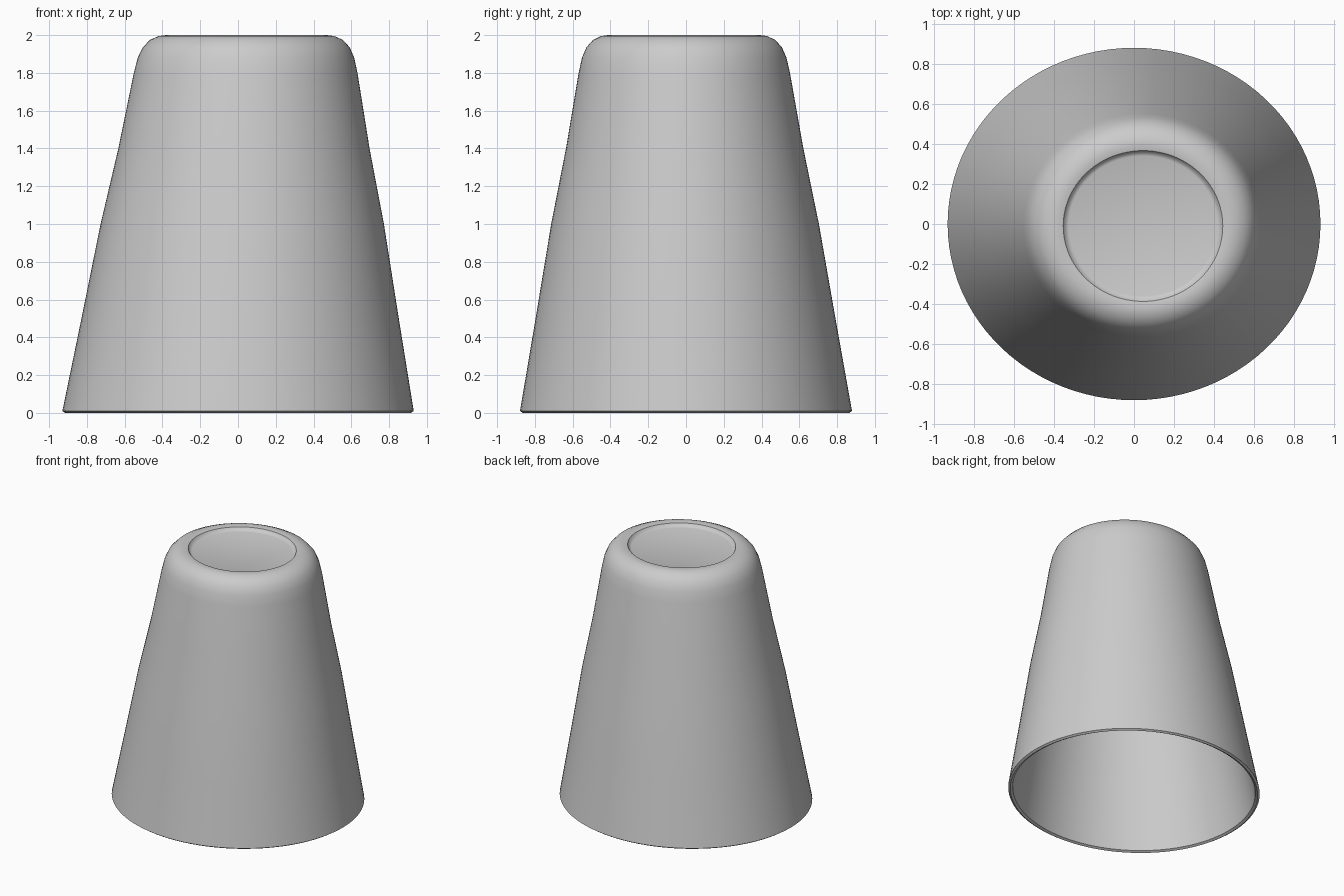
import bpy, bmesh, math

if "Cube" in bpy.data.objects:
    bpy.data.objects.remove(bpy.data.objects["Cube"])

SEGMENTS = 96
TILT = 0.045      # sideways drift of the cup axis towards its closed end
OVAL = 0.945      # depth relative to width

# Profile (half width, height): outer wall, rounded shoulder, recessed base,
# then back down the inside to the open rim
profile = [
    (0.915, 0.0), (0.93, 0.01), (0.84, 0.5), (0.75, 1.0), (0.665, 1.4), (0.592, 1.8),
    (0.573, 1.88), (0.548, 1.935), (0.51, 1.975), (0.465, 1.995), (0.425, 2.0),
    (0.398, 1.995), (0.385, 1.975), (0.37, 1.97), (0.0, 1.97),
    (0.0, 1.935), (0.43, 1.935), (0.49, 1.92), (0.53, 1.88), (0.56, 1.8),
    (0.633, 1.4), (0.718, 1.0), (0.808, 0.5), (0.897, 0.01),
]


def ring(bm, radius, z):
    """One oval loop of the cup, or a single pole vertex."""
    cx, cy = TILT * z / 2, -0.01 * z / 2
    if radius == 0:
        return [bm.verts.new((cx, cy, z))]
    return [bm.verts.new((cx + radius * math.cos(a), cy + OVAL * radius * math.sin(a), z))
            for a in (2 * math.pi * i / SEGMENTS for i in range(SEGMENTS))]


def bridge(bm, lower, upper):
    """Skin two neighbouring loops, fanning to a pole where there is one."""
    if len(lower) == len(upper) == 1:
        return
    for i in range(SEGMENTS):
        j = (i + 1) % SEGMENTS
        if len(upper) == 1:
            bm.faces.new((lower[i], lower[j], upper[0]))
        elif len(lower) == 1:
            bm.faces.new((lower[0], upper[j], upper[i]))
        else:
            bm.faces.new((lower[i], lower[j], upper[j], upper[i]))


# Upturned cup
bm = bmesh.new()
rings = [ring(bm, r, z) for r, z in profile]
for a, b in zip(rings, rings[1:] + rings[:1]):
    bridge(bm, a, b)
bmesh.ops.recalc_face_normals(bm, faces=bm.faces)
mesh = bpy.data.meshes.new("upturned_cup")
bm.to_mesh(mesh)
bm.free()
cup = bpy.data.objects.new("upturned_cup", mesh)
bpy.context.collection.objects.link(cup)

# Smooth walls with a crisp rim and recess edge
bpy.context.view_layer.objects.active = cup
cup.select_set(True)
bpy.ops.object.shade_smooth_by_angle(angle=math.radians(40))
